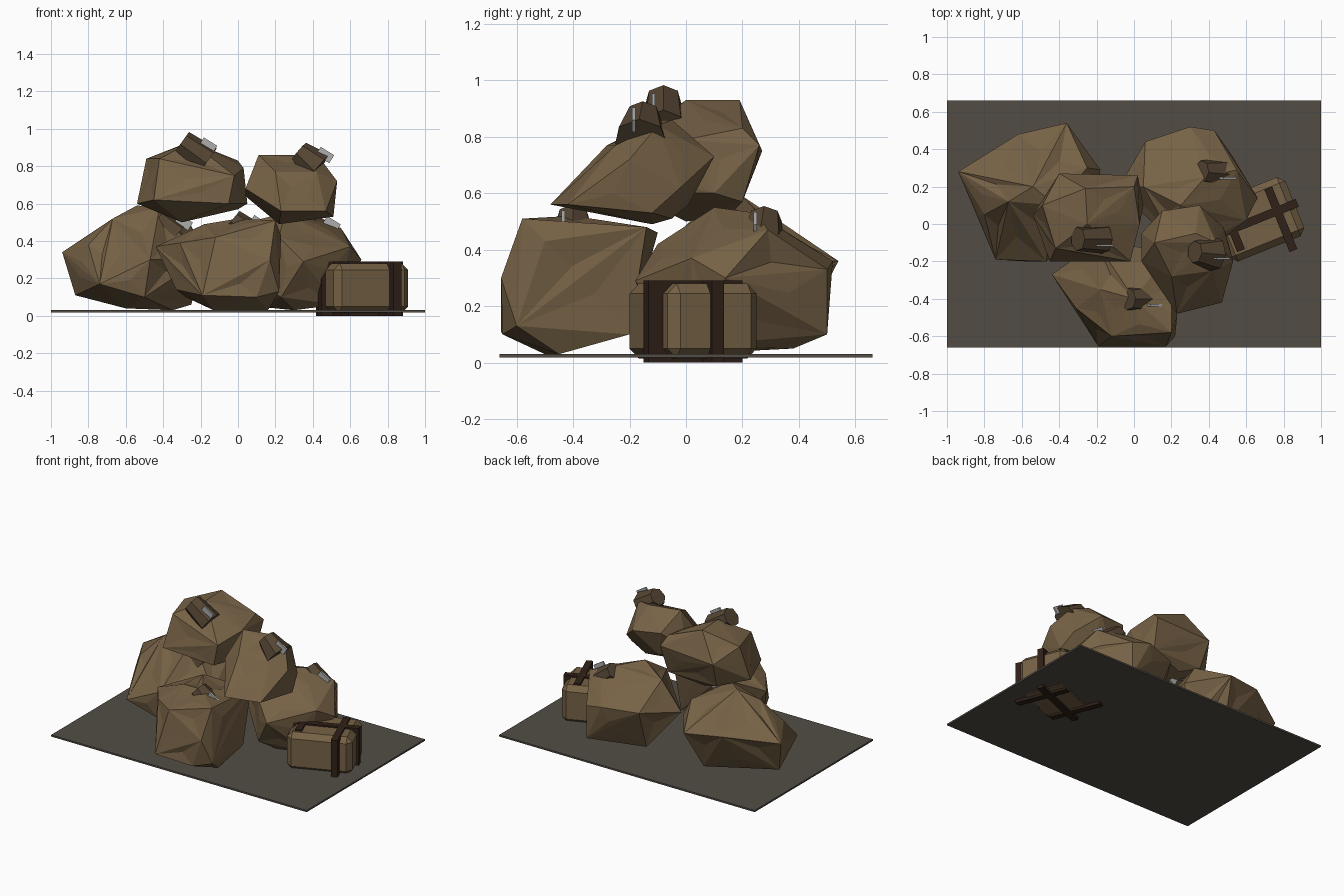
import bpy, bmesh, random
from math import radians
from mathutils import Vector

if "Cube" in bpy.data.objects:
    bpy.data.objects.remove(bpy.data.objects["Cube"])

random.seed(4)


def material(name, rgb):
    m = bpy.data.materials.new(name)
    m.diffuse_color = (*rgb, 1)
    m.use_nodes = True
    m.node_tree.nodes["Principled BSDF"].inputs["Base Color"].default_value = m.diffuse_color
    return m


CLOTH = material("cloth", (0.18, 0.12, 0.06))
NECK = material("gathered_cloth", (0.09, 0.06, 0.033))
STRAP = material("strap", (0.03, 0.015, 0.009))
SLAB = material("slab", (0.085, 0.074, 0.06))
TAG = material("tag", (0.42, 0.42, 0.42))


def finish(bm, name, mat):
    bmesh.ops.recalc_face_normals(bm, faces=bm.faces)
    me = bpy.data.meshes.new(name)
    bm.to_mesh(me)
    bm.free()
    ob = bpy.data.objects.new(name, me)
    me.materials.append(mat)
    bpy.context.collection.objects.link(ob)
    return ob


def box(name, loc, size, mat, rot=(0, 0, 0), bevel=0):
    bm = bmesh.new()
    bmesh.ops.create_cube(bm, size=1)
    bmesh.ops.scale(bm, vec=size, verts=bm.verts)
    if bevel:
        bmesh.ops.bevel(bm, geom=bm.edges[:], offset=bevel, segments=1, affect='EDGES')
    ob = finish(bm, name, mat)
    ob.location = loc
    ob.rotation_euler = rot
    return ob


def lumpy_sack(name, corners, crease):
    # faceted cloth body stretched over its bulging corners
    bm = bmesh.new()
    for c in corners:
        bm.verts.new(c)
    bmesh.ops.convex_hull(bm, input=bm.verts[:])
    bmesh.ops.delete(bm, geom=[v for v in bm.verts if not v.link_faces], context='VERTS')
    bmesh.ops.recalc_face_normals(bm, faces=bm.faces)
    # the larger facets crumple slightly in or out
    for f in [f for f in bm.faces if f.calc_area() > 0.022 and f.normal.z > -0.6]:
        bmesh.ops.poke(bm, faces=[f], offset=random.uniform(-crease, crease * 0.5))
    return finish(bm, name, CLOTH)


def tied_neck(name, foot, tip, r_foot, r_tip):
    # bunched opening, plus a tag hanging at its side
    foot, tip = Vector(foot), Vector(tip)
    axis = tip - foot
    bm = bmesh.new()
    bmesh.ops.create_cone(bm, cap_ends=True, segments=7, radius1=r_foot,
                          radius2=r_tip, depth=axis.length)
    ob = finish(bm, name, NECK)
    ob.location = (foot + tip) / 2
    ob.rotation_euler = axis.to_track_quat('Z', 'Y').to_euler()
    box(name + "_tag", tip + Vector((0.14, -0.035, -0.02)), (0.085, 0.012, 0.05),
        TAG, (0, radians(32), 0))


# ground slab
box("base_slab", (0, 0, 0.025), (2, 1.32, 0.012), SLAB)

# lower sacks
lumpy_sack("left_sack", [
    (-.94, .28, .34), (-.87, .2, .11), (-.8, .05, .38), (-.74, -.19, .17), (-.62, .48, .38),
    (-.36, .54, .36), (-.18, .29, .35), (-.54, .2, .59), (-.42, .1, .58), (-.67, .12, .52),
    (-.25, .3, .48), (-.47, -.2, .3), (-.5, -.18, .1), (-.6, .1, .04), (-.35, .1, .03),
    (-.25, .2, .06), (-.42, .4, .09), (-.2, 0, .3)], 0.025)
lumpy_sack("right_sack", [
    (-.09, .18, .3), (.06, .44, .35), (.3, .52, .36), (.43, .5, .33), (.43, .5, .1),
    (.55, .29, .47), (.66, .14, .3), (.6, .02, .37), (.38, .25, .53), (.25, .1, .55),
    (.05, .2, .5), (.22, -.1, .42), (.23, -.1, .1), (.3, 0, .03), (.1, .3, .05),
    (.4, .38, .05), (.53, .02, .06), (.35, -.18, .29)], 0.025)
lumpy_sack("front_sack", [
    (-.44, -.27, .37), (-.33, -.4, .14), (-.31, -.45, .39), (-.18, -.35, .49), (.2, -.58, .51),
    (.23, -.5, .43), (0, -.4, .52), (.22, -.6, .13), (.17, -.655, .3), (-.19, -.655, .11),
    (-.12, -.6, .42), (.16, -.45, .03), (-.13, -.5, .03), (-.28, -.25, .1), (.18, -.2, .1),
    (.2, -.14, .48), (-.2, -.1, .46), (.1, -.65, .1)], 0.02)

# upper sacks
lumpy_sack("upper_left_sack", [
    (-.54, .05, .6), (-.49, .1, .84), (-.4, .27, .75), (-.26, .19, .93), (-.25, 0, .93),
    (0, .2, .83), (.02, .26, .77), (.05, .1, .6), (.03, 0, .79), (-.05, -.2, .6),
    (-.02, -.2, .75), (-.45, -.2, .62), (-.42, -.13, .84), (-.3, 0, .5), (-.25, .15, .52),
    (0, .2, .57), (-.38, .2, .57)], 0.01)
lumpy_sack("upper_right_sack", [
    (.04, -.05, .64), (.04, -.2, .68), (.23, -.48, .56), (.47, -.42, .56), (.53, -.2, .72),
    (.48, -.02, .62), (.51, -.12, .53), (.35, .1, .73), (.15, .07, .75), (.11, -.1, .86),
    (.33, -.05, .86), (.2, -.28, .77), (.42, -.25, .77), (.44, -.1, .84), (.22, -.12, .49),
    (.35, -.05, .51), (.2, .01, .56)], 0.01)

# tied necks, all leaning left
for name, foot, tip, rf, rt in [
        ("left_neck", (-.33, .1, .43), (-.43, .1, .52), .08, .06),
        ("right_neck", (.46, .27, .42), (.36, .28, .51), .08, .06),
        ("front_neck", (.07, -.4, .43), (-.03, -.4, .515), .08, .06),
        ("upper_left_neck", (-.16, -.08, .83), (-.3, -.08, .93), .08, .065),
        ("upper_right_neck", (.43, -.16, .79), (.325, -.15, .88), .095, .06)]:
    tied_neck(name, foot, tip, rf, rt)

# strapped parcel
TURN = (0, 0, radians(22))
box("parcel", (0.66, 0.025, 0.147), (0.43, 0.34, 0.265), CLOTH, TURN, 0.035)
for i, x in enumerate((0.505, 0.785)):
    box(f"cross_strap_{i + 1}", (x, 0.025, 0.145), (0.045, 0.36, 0.29), STRAP, TURN)
box("long_strap", (0.655, 0.025, 0.145), (0.47, 0.045, 0.29), STRAP, TURN)
